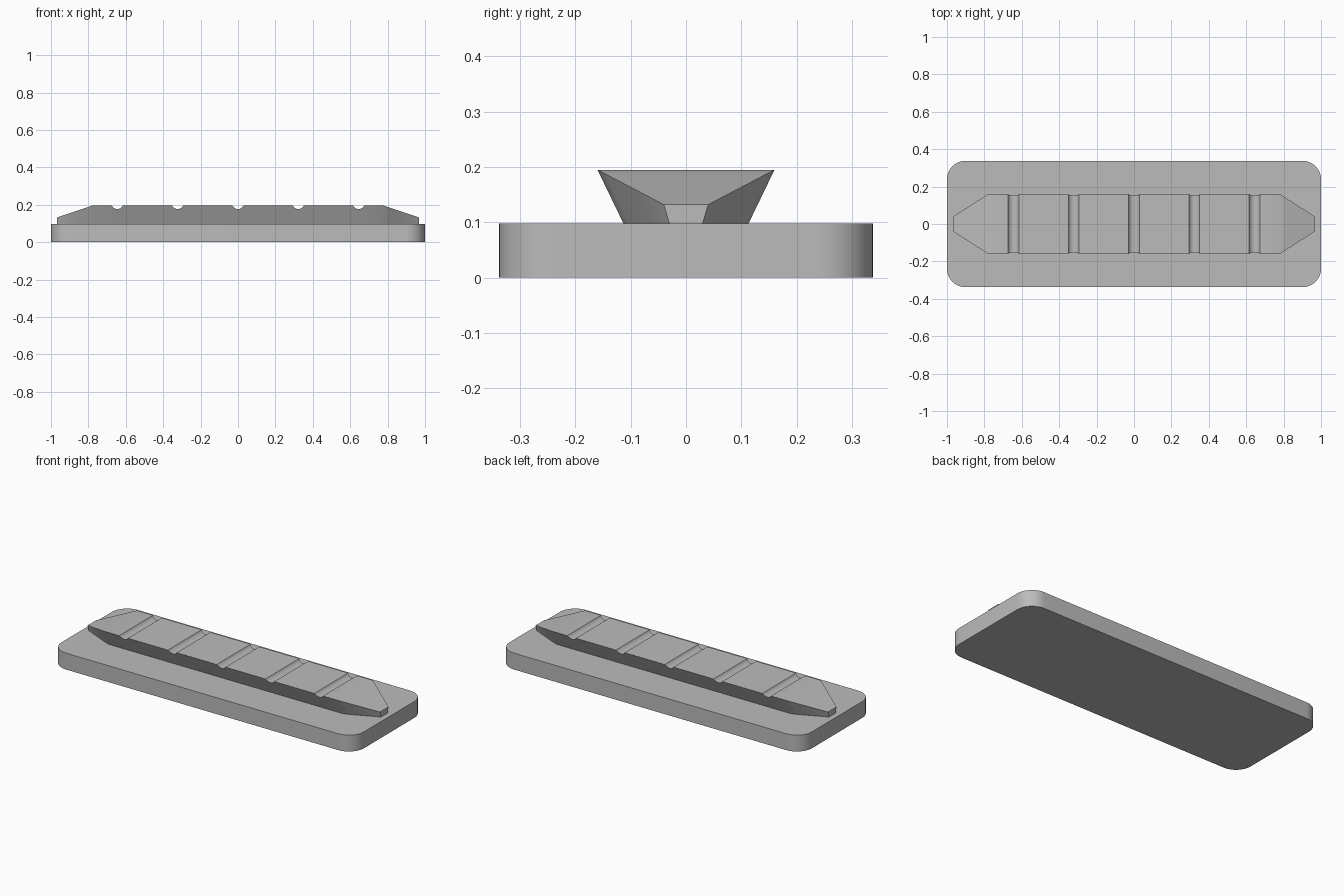
import bpy, bmesh, math

cube = bpy.data.objects.get("Cube")
if cube:
    bpy.data.objects.remove(cube, do_unlink=True)

grey = bpy.data.materials.new("plain grey")
grey.use_nodes = True
grey.diffuse_color = (0.5, 0.5, 0.5, 1)
grey.node_tree.nodes["Principled BSDF"].inputs["Base Color"].default_value = (0.5, 0.5, 0.5, 1)


def finish(bm, name):
    bmesh.ops.recalc_face_normals(bm, faces=bm.faces)
    mesh = bpy.data.meshes.new(name)
    bm.to_mesh(mesh)
    bm.free()
    mesh.materials.append(grey)
    obj = bpy.data.objects.new(name, mesh)
    bpy.context.collection.objects.link(obj)
    bpy.ops.object.select_all(action='DESELECT')
    obj.select_set(True)
    bpy.context.view_layer.objects.active = obj
    bpy.ops.object.shade_smooth_by_angle(angle=math.radians(25))
    return obj


# Base plate: rounded rectangle, extruded upward
BASE_TOP, HALF_X, HALF_Y, CORNER = 0.098, 1.0, 0.338, 0.1
bm = bmesh.new()
outline = []
for quarter, (sx, sy) in enumerate([(1, 1), (-1, 1), (-1, -1), (1, -1)]):
    for i in range(13):
        a = math.pi / 2 * (quarter + i / 12)
        outline.append(bm.verts.new((sx * (HALF_X - CORNER) + CORNER * math.cos(a),
                                     sy * (HALF_Y - CORNER) + CORNER * math.sin(a), 0)))
floor = bm.faces.new(outline)
top = bmesh.ops.extrude_face_region(bm, geom=[floor])
bmesh.ops.translate(bm, vec=(0, 0, BASE_TOP),
                    verts=[v for v in top["geom"] if isinstance(v, bmesh.types.BMVert)])
finish(bm, "base_plate")

# Flared bar: sections along x as (x, bottom half width, top half width, top height)
TOP, FOOT, RIM, SHOULDER, TIP = 0.195, 0.113, 0.16, 0.78, 0.967
GROOVE_HALF, GROOVE_DEPTH = 0.029, 0.018
radius = (GROOVE_HALF ** 2 + GROOVE_DEPTH ** 2) / (2 * GROOVE_DEPTH)
spread = math.asin(GROOVE_HALF / radius)


def tip_section(t, side):
    mix = lambda a, b: a + (b - a) * t
    return (side * mix(SHOULDER, TIP), mix(FOOT, 0.03), mix(RIM, 0.04), mix(TOP, 0.132))


STEPS = 8
sections = [tip_section(1 - i / STEPS, -1) for i in range(STEPS + 1)]
for groove in range(-2, 3):
    for i in range(13):
        a = spread * (i / 6 - 1)
        z = TOP - GROOVE_DEPTH + radius * (1 - math.cos(a))
        rim = FOOT + (RIM - FOOT) * (z - BASE_TOP) / (TOP - BASE_TOP)
        sections.append((groove * 0.3225 + radius * math.sin(a), FOOT, rim, z))
sections += [tip_section(i / STEPS, 1) for i in range(STEPS + 1)]

bm = bmesh.new()
rings = [[bm.verts.new(p) for p in ((x, -foot, BASE_TOP), (x, foot, BASE_TOP),
                                    (x, rim, z), (x, -rim, z))]
         for x, foot, rim, z in sections]
for a, b in zip(rings, rings[1:]):
    for i in range(4):
        j = (i + 1) % 4
        bm.faces.new((a[i], a[j], b[j], b[i]))
bm.faces.new(rings[0])
bm.faces.new(rings[-1])
finish(bm, "grooved_bar")
